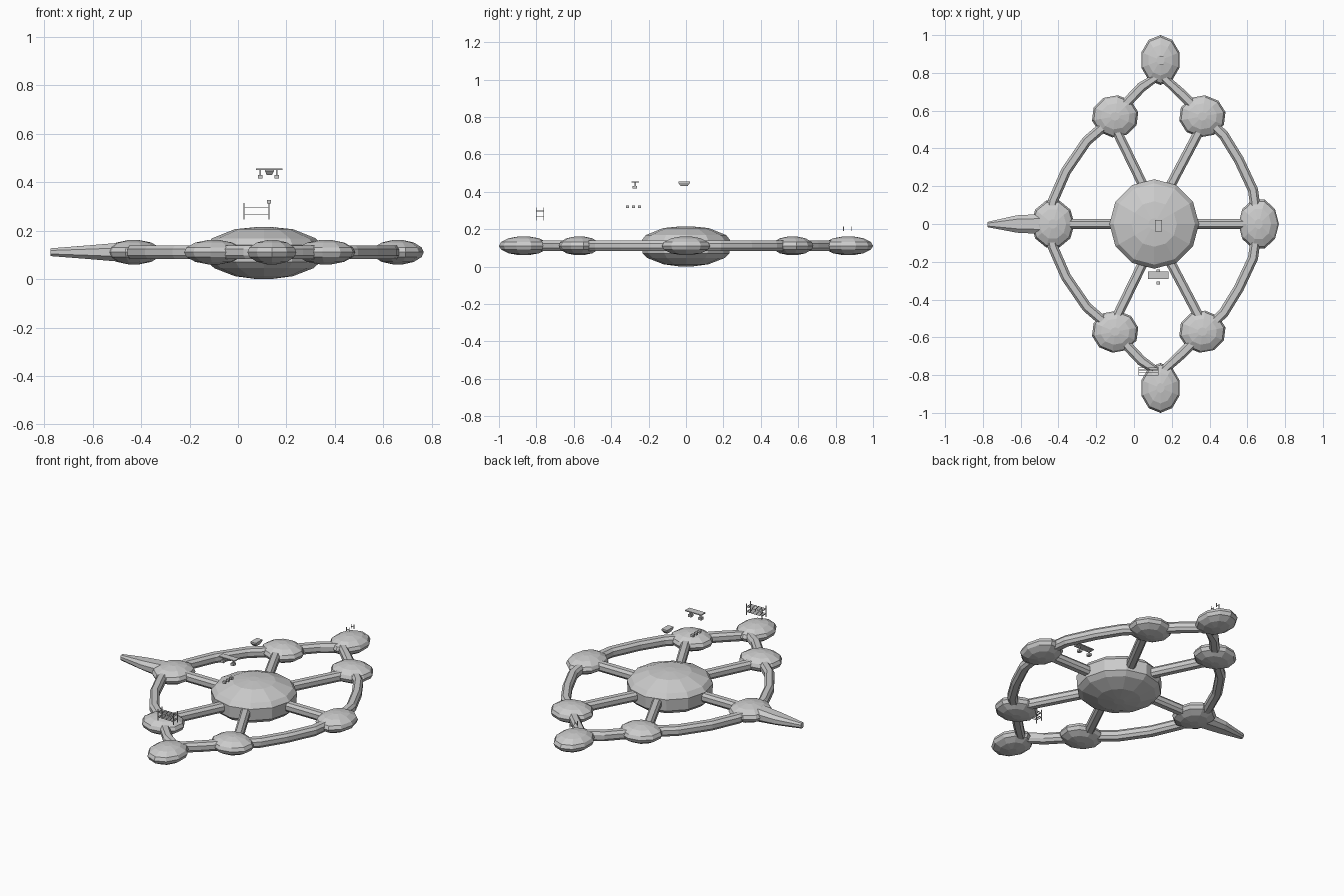
import bpy, bmesh, math
from mathutils import Vector

if "Cube" in bpy.data.objects:
    bpy.data.objects.remove(bpy.data.objects["Cube"])

ZC = 0.111


def finish(name, bm):
    bmesh.ops.recalc_face_normals(bm, faces=bm.faces)
    me = bpy.data.meshes.new(name)
    bm.to_mesh(me)
    bm.free()
    ob = bpy.data.objects.new(name, me)
    bpy.context.collection.objects.link(ob)
    return ob


def box(name, x, y, z):
    bm = bmesh.new()
    bmesh.ops.create_cube(bm, size=1)
    for v in bm.verts:
        for i, r in enumerate((x, y, z)):
            v.co[i] = (r[0] + r[1]) / 2 + v.co[i] * (r[1] - r[0])
    return finish(name, bm)


def lathe(name, loc, profile, seg=12, sx=1, sy=1, rot=0.0):
    """Stack of polygon rings; profile is a list of (radius, z)."""
    bm = bmesh.new()
    rings = []
    for r, z in profile:
        rings.append([bm.verts.new((
            loc[0] + sx * r * math.cos(rot + math.tau * i / seg),
            loc[1] + sy * r * math.sin(rot + math.tau * i / seg), z))
            for i in range(seg)])
    for a, b in zip(rings, rings[1:]):
        for i in range(seg):
            j = (i + 1) % seg
            bm.faces.new((a[i], a[j], b[j], b[i]))
    bm.faces.new(rings[0])
    bm.faces.new(rings[-1])
    return finish(name, bm)


def sweep(name, path, sizes, closed=False):
    """Chamfered beam along a flat path; sizes are (half width, half height)."""
    bm = bmesh.new()
    pts = [Vector(p) for p in path]
    n = len(pts)
    rings = []
    for i, p in enumerate(pts):
        a = pts[i - 1] if closed or i else p
        b = pts[(i + 1) % n] if closed or i < n - 1 else p
        t = (b - a).normalized()
        side = Vector((-t.y, t.x))
        w, h = sizes[i % len(sizes)]
        sec = [(w, -.45 * h), (w, .45 * h), (.55 * w, h), (-.55 * w, h),
               (-w, .45 * h), (-w, -.45 * h), (-.55 * w, -h), (.55 * w, -h)]
        rings.append([bm.verts.new((p.x + side.x * u, p.y + side.y * u, ZC + v))
                      for u, v in sec])
    for i in range(n if closed else n - 1):
        a, b = rings[i], rings[(i + 1) % n]
        for k in range(8):
            m = (k + 1) % 8
            bm.faces.new((a[k], a[m], b[m], b[k]))
    if not closed:
        bm.faces.new(rings[0])
        bm.faces.new(rings[-1])
    return finish(name, bm)


# Central hub
lathe("hub", (0.107, 0), [(.03, 0), (.12, .012), (.205, .045), (.232, .07),
      (.237, .14), (.215, .168), (.12, .206), (.03, .215)], 12)

# Outer ring, mirrored front to back
upper = [(.655, 0), (.63, .18), (.555, .34), (.475, .47), (.37, .57), (.25, .69),
         (.14, .79), (.04, .725), (-.04, .64), (-.11, .56), (-.25, .44),
         (-.36, .28), (-.43, .12), (-.45, 0)]
sweep("outer_ring", upper + [(x, -y) for x, y in upper[-2:0:-1]],
      [(.027, .028)], True)

# Spokes
ends = [(.62, 0), (-.42, 0)] + [(x, s * .52) for x in (-.105, .36) for s in (1, -1)]
for x, y in ends:
    start = (.12 + (.045 if x > .12 else -.045), math.copysign(.15, y) if y else 0)
    sweep("spoke", [start, (x, y)], [(.026, .027)])

# Rounded pods on the ring
pod = [(.2, -.05), (.62, -.04), (.92, -.02), (1, 0), (.92, .02), (.62, .04), (.2, .05)]


def make_pod(name, x, y, rx, ry, rot=0.0):
    lathe(name, (x, y), [(r, ZC + z) for r, z in pod], 10, rx, ry, rot)


for s in (1, -1):
    make_pod("end_pod", .14, s * .868, .106, .132, math.pi / 2)
    make_pod("left_corner_pod", -.1, s * .57, .125, .112, .2)
    make_pod("right_corner_pod", .362, s * .57, .125, .112, .2)
make_pod("right_pod", .66, 0, .107, .135)
make_pod("left_pod", -.43, 0, .115, .13)

# Tapered nose
sweep("nose", [(-.775, -.003), (-.62, 0), (-.5, 0), (-.42, 0)],
      [(.014, .016), (.046, .028), (.052, .038), (.09, .045)])

# Floating plate with two feet
box("floating_plate", (.075, .183), (-.292, -.252), (.45, .456))
for x in (.092, .16):
    box("plate_leg", (x - .004, x + .004), (-.276, -.268), (.43, .45))
    box("plate_foot", (x - .01, x + .01), (-.285, -.262), (.416, .43))

# Tapered tray above the hub
lathe("floating_tray", (.13, -.01), [(.6, .43), (1, .446), (1, .456)], 4,
      .026, .043, math.pi / 4)

# Row of small blocks
for y in (-.312, -.28, -.248):
    box("small_block", (.12, .137), (y - .008, y + .008), (.312, .327))

# Railing frame
for x in (.025, .128):
    for y in (-.8, -.76):
        box("rail_post", (x - .002, x + .002), (y - .002, y + .002), (.247, .315))
    for z in (.268, .297):
        box("rail_end_bar", (x - .0015, x + .0015), (-.8, -.76), (z - .0015, z + .0015))
for z in (.268, .297):
    for y in (-.8, -.787, -.773, -.76):
        box("long_rail", (.025, .128), (y - .0015, y + .0015), (z - .0015, z + .0015))

# Short pins over the back pod
for y in (.842, .887):
    for x in (.136, .154):
        box("pin", (x - .0015, x + .0015), (y - .0015, y + .0015), (.19, .215))
    box("pin_bar", (.136, .154), (y - .0015, y + .0015), (.2, .203))
